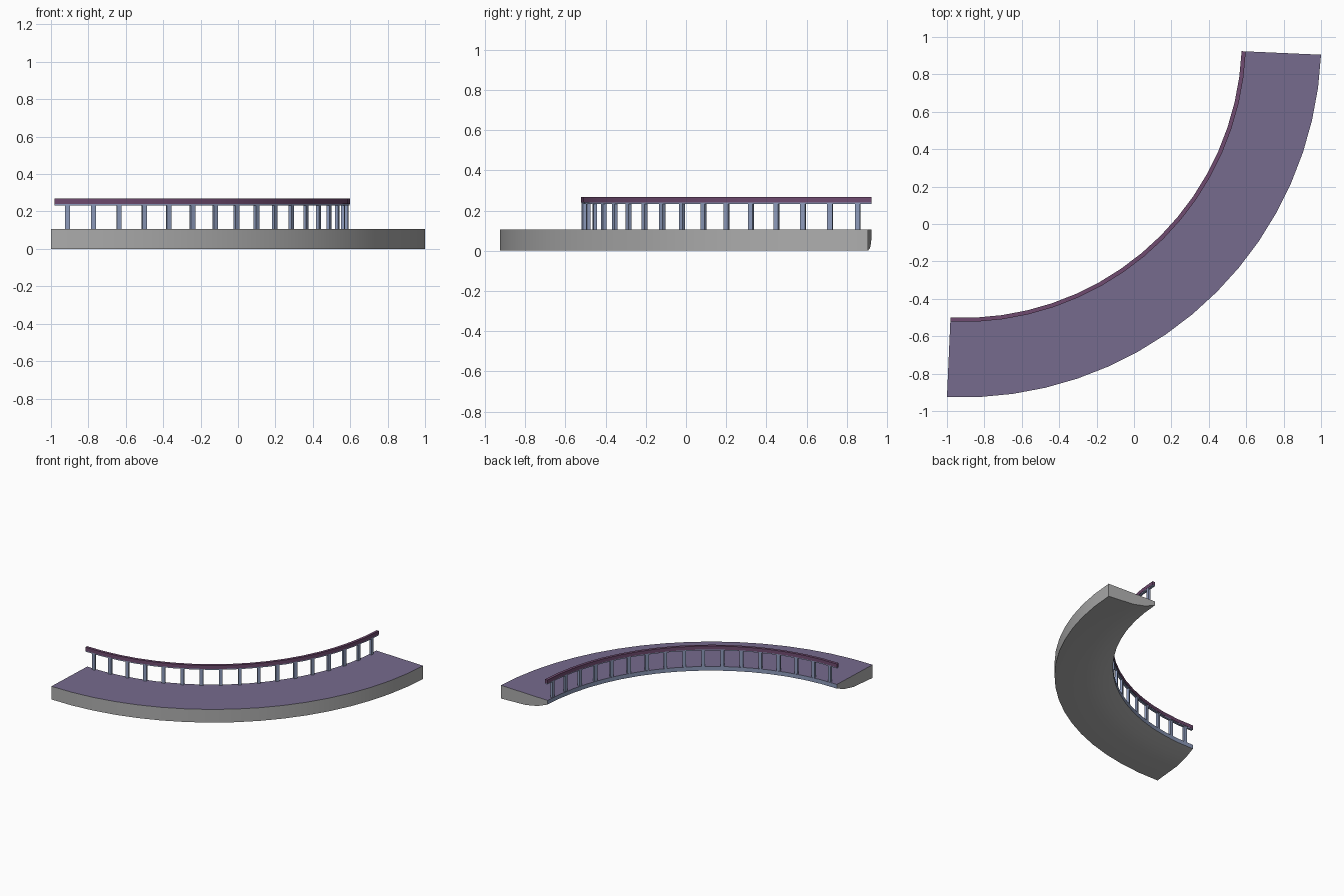
import bpy, bmesh, math

if "Cube" in bpy.data.objects:
    bpy.data.objects.remove(bpy.data.objects["Cube"])

CX, CY = -0.915, 0.99          # centre of the bend
R_IN, R_OUT = 1.492, 1.917     # inner and outer edge of the walkway
A0, SWEEP, SEGS = math.radians(267.46), math.radians(90), 17


def material(name, rgb):
    m = bpy.data.materials.new(name)
    m.diffuse_color = (*rgb, 1)
    m.use_nodes = True
    m.node_tree.nodes["Principled BSDF"].inputs["Base Color"].default_value = m.diffuse_color
    return m


GREY = material("grey", (0.42, 0.42, 0.42))
PURPLE = material("purple", (0.18, 0.145, 0.27))
PLUM = material("plum", (0.16, 0.07, 0.16))
BLUE = material("blue", (0.27, 0.33, 0.5))


def polar(r, a, z):
    return (CX + r * math.cos(a), CY + r * math.sin(a), z)


def finish(name, bm, mats):
    bmesh.ops.recalc_face_normals(bm, faces=bm.faces)
    mesh = bpy.data.meshes.new(name)
    bm.to_mesh(mesh)
    bm.free()
    for m in mats:
        mesh.materials.append(m)
    ob = bpy.data.objects.new(name, mesh)
    bpy.context.collection.objects.link(ob)
    bpy.ops.object.select_all(action='DESELECT')
    ob.select_set(True)
    bpy.context.view_layer.objects.active = ob
    bpy.ops.object.shade_smooth_by_angle(angle=math.radians(20))
    return ob


def sweep(name, profile, mats, slots=None):
    """Sweep a closed (radius, z) profile round the bend; slots colour each side."""
    bm = bmesh.new()
    n = len(profile)
    rings = [[bm.verts.new(polar(r, A0 + SWEEP * i / SEGS, z)) for r, z in profile]
             for i in range(SEGS + 1)]
    for a, b in zip(rings, rings[1:]):
        for k in range(n):
            f = bm.faces.new((a[k], a[(k + 1) % n], b[(k + 1) % n], b[k]))
            f.material_index = slots[k] if slots else 0
    bm.faces.new(rings[0])
    bm.faces.new(rings[-1])
    return finish(name, bm, mats)


# Walkway slab: thick outside, underside rising to a thin inner edge
sweep("walkway_slab",
      [(R_OUT, 0.105), (R_OUT, 0), (R_IN + 0.2, 0.012), (R_IN + 0.09, 0.035),
       (R_IN, 0.072), (R_IN, 0.105)],
      [GREY, PURPLE, BLUE], [0, 0, 0, 0, 2, 1])


def box_profile(r0, r1, z0, z1):
    return [(r0, z0), (r1, z0), (r1, z1), (r0, z1)]


# Handrail with a thin band beneath it
sweep("handrail", box_profile(R_IN, R_IN + 0.022, 0.24, 0.268), [PLUM])
sweep("handrail_band", box_profile(R_IN + 0.002, R_IN + 0.02, 0.232, 0.24), [BLUE])

# Balusters, one at the middle of each segment
bm = bmesh.new()
half = 0.0125 / R_IN
for i in range(SEGS):
    a = A0 + SWEEP * (i + 0.5) / SEGS
    ends = [[bm.verts.new(polar(r, a + s * half, z))
             for r, s in ((R_IN + 0.001, -1), (R_IN + 0.019, -1),
                          (R_IN + 0.019, 1), (R_IN + 0.001, 1))]
            for z in (0.1, 0.235)]
    for k in range(4):
        j = (k + 1) % 4
        bm.faces.new((ends[0][k], ends[0][j], ends[1][j], ends[1][k]))
    for e in ends:
        bm.faces.new(e)
finish("balusters", bm, [BLUE])
